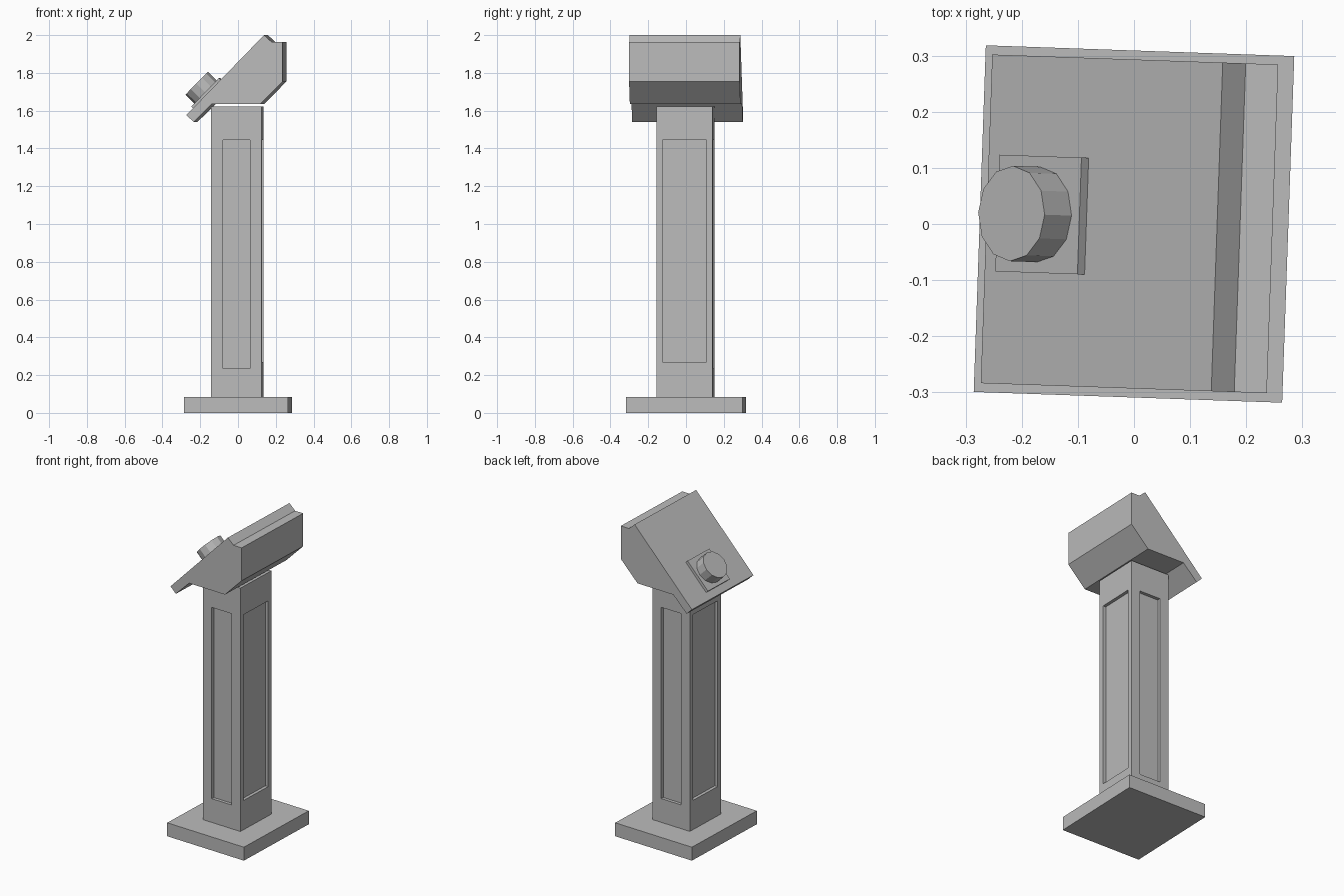
import bpy, bmesh, math
from mathutils import Matrix, Vector

if "Cube" in bpy.data.objects:
    bpy.data.objects.remove(bpy.data.objects["Cube"], do_unlink=True)

GREY = (0.5, 0.5, 0.5, 1)
mat = bpy.data.materials.new("plain grey")
mat.use_nodes = True
mat.diffuse_color = GREY
mat.node_tree.nodes["Principled BSDF"].inputs["Base Color"].default_value = GREY

# The whole pedestal is turned slightly about the vertical
TURN = Matrix.Rotation(math.radians(-2), 4, "Z")


def finish(name, bm):
    bmesh.ops.recalc_face_normals(bm, faces=bm.faces)
    bm.transform(TURN)
    mesh = bpy.data.meshes.new(name)
    bm.to_mesh(mesh)
    bm.free()
    mesh.materials.append(mat)
    obj = bpy.data.objects.new(name, mesh)
    bpy.context.collection.objects.link(obj)
    return obj


def box(size, matrix):
    bm = bmesh.new()
    bmesh.ops.create_cube(bm, size=1, matrix=matrix @ Matrix.Diagonal((*size, 1)))
    return bm


# Base slab
finish("base", box((0.55, 0.618, 0.085), Matrix.Translation((0, 0, 0.0425))))

# Column with a recessed panel on each side
CENTRE = Vector((-0.003, -0.003, 0))
BOTTOM, TOP, DEPTH = 0.085, 1.623, 0.02
bm = box((0.268, 0.297, TOP - BOTTOM),
         Matrix.Translation(CENTRE + Vector((0, 0, (BOTTOM + TOP) / 2))))
bm.normal_update()
for face in [f for f in bm.faces if abs(f.normal.z) < 0.5]:
    normal = face.normal.copy()
    wide = abs(normal.x) > 0.5
    axis, half, low = (1, 0.1165, 0.27) if wide else (0, 0.0715, 0.235)
    bmesh.ops.inset_individual(bm, faces=[face], thickness=0.03)
    for v in face.verts:
        side = 1 if v.co[axis] > CENTRE[axis] else -1
        v.co[axis] = CENTRE[axis] + side * half
        v.co.z = 1.444 if v.co.z > 0.8 else low
    inner = bmesh.ops.extrude_discrete_faces(bm, faces=[face])["faces"][0]
    bmesh.ops.translate(bm, verts=inner.verts, vec=normal * -DEPTH)
finish("column", bm)

# Slanted console head, extruded from its side profile
profile = [(-0.263, 1.577), (-0.225, 1.54), (-0.13, 1.634), (0.127, 1.634),
           (0.247, 1.755), (0.247, 1.963), (0.189, 1.963), (0.148, 2.0)]
bm = bmesh.new()
outline = bm.faces.new([bm.verts.new((x, -0.293, z)) for x, z in profile])
back = bmesh.ops.extrude_face_region(bm, geom=[outline])["geom"]
bmesh.ops.translate(bm, vec=(0, 0.586, 0),
                    verts=[g for g in back if isinstance(g, bmesh.types.BMVert)])
finish("console_head", bm)

# Button plate and button, standing on the slanted face
SLOPE = Matrix.Translation((-0.158, 0.011, 1.685)) @ Matrix.Rotation(math.radians(-45.8), 4, "Y")
finish("button_plate", box((0.21, 0.208, 0.024), SLOPE @ Matrix.Translation((0, 0, 0.006))))
bm = bmesh.new()
bmesh.ops.create_cone(bm, cap_ends=True, segments=12, radius1=0.085, radius2=0.085,
                      depth=0.07, matrix=SLOPE @ Matrix.Translation((0, 0, 0.05)))
finish("button", bm)
